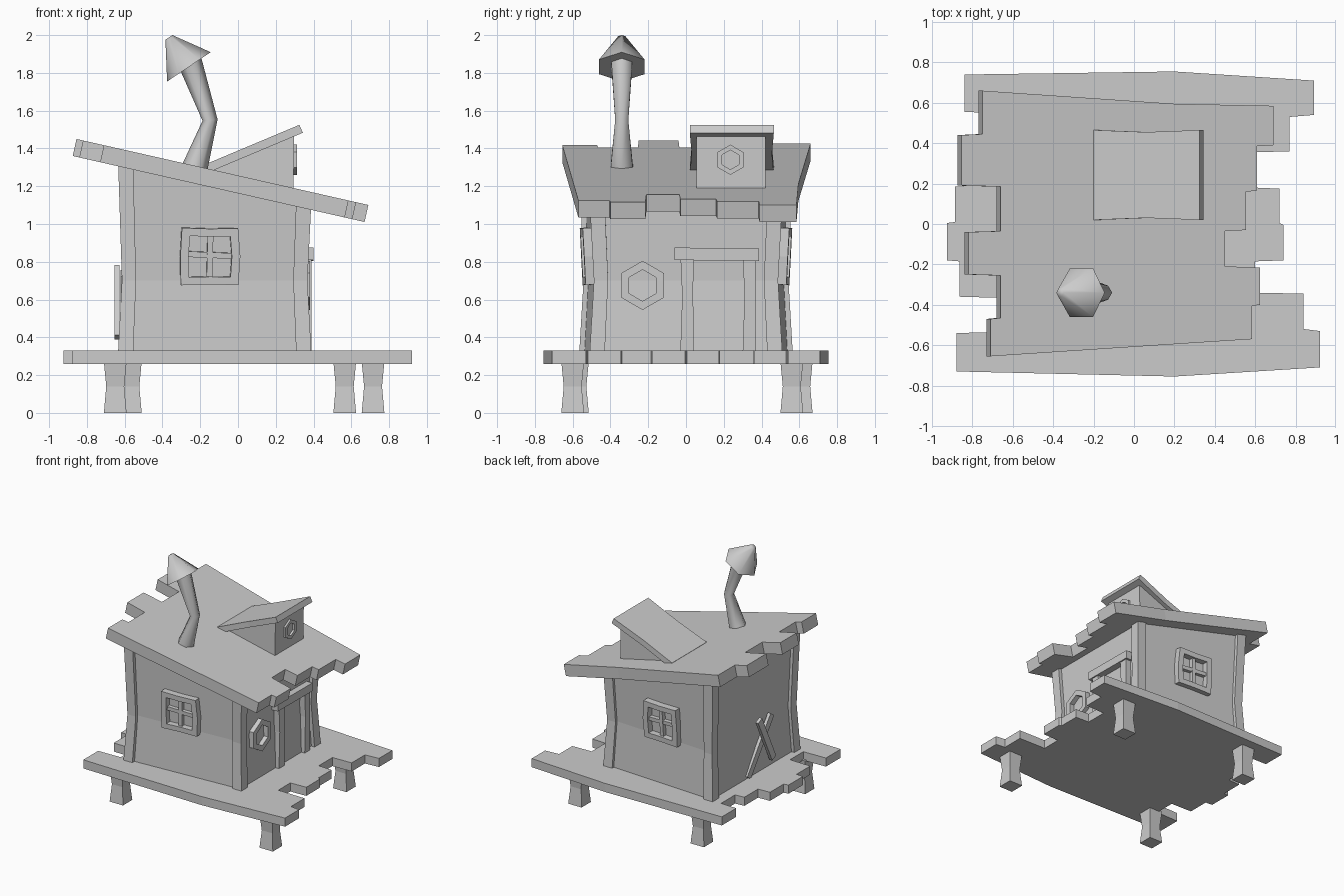
import bpy, bmesh, math
from mathutils import Matrix, Vector

if "Cube" in bpy.data.objects:
    bpy.data.objects.remove(bpy.data.objects["Cube"])


def build(name, verts, faces, smooth=None):
    bm = bmesh.new()
    vs = [bm.verts.new(v) for v in verts]
    for f in faces:
        bm.faces.new([vs[i] for i in f])
    bmesh.ops.recalc_face_normals(bm, faces=bm.faces)
    me = bpy.data.meshes.new(name)
    bm.to_mesh(me)
    bm.free()
    ob = bpy.data.objects.new(name, me)
    bpy.context.collection.objects.link(ob)
    if smooth:
        bpy.ops.object.select_all(action='DESELECT')
        ob.select_set(True)
        bpy.context.view_layer.objects.active = ob
        bpy.ops.object.shade_smooth_by_angle(angle=math.radians(smooth))
    return ob


def loft(name, rings, smooth=None):
    """Closed solid through a list of equal-length rings."""
    n = len(rings[0])
    faces = [[k * n + i, k * n + (i + 1) % n, (k + 1) * n + (i + 1) % n, (k + 1) * n + i]
             for k in range(len(rings) - 1) for i in range(n)]
    faces += [list(range(n)), list(range((len(rings) - 1) * n, len(rings) * n))]
    return build(name, [v for r in rings for v in r], faces, smooth)


def slab(name, outline, height, drop):
    """Flat outline laid on height(x), thickened along drop."""
    top = [Vector((x, y, height(x))) for x, y in outline]
    return loft(name, [top, [v + Vector(drop) for v in top]])


def ragged(right, left, mid):
    """Outline of boards with uneven ends: lists of (y0, y1, x), front to back."""
    pts = [(x, y) for y0, y1, x in right for y in (y0, y1)] + [(0.2, mid)]
    pts += [(x, y) for y0, y1, x in reversed(left) for y in (y1, y0)]
    return pts + [(0.2, -mid)]


def rect(cx, cy, w, d, height):
    return [(cx + sx * w / 2, cy + sy * d / 2, height(cx + sx * w / 2))
            for sx, sy in ((-1, -1), (1, -1), (1, 1), (-1, 1))]


def frame(name, pts, scale, depth, mat):
    """Flat ring around a centred outline; local z points out of the wall."""
    n = len(pts)
    verts = [mat @ Vector((x * s, y * s, z)) for z in (0, depth) for s in (1, scale) for x, y in pts]
    faces = []
    for i in range(n):
        j = (i + 1) % n
        for a, b in ((0, 1), (1, 3), (3, 2), (2, 0)):
            faces.append([a * n + i, a * n + j, b * n + j, b * n + i])
    return build(name, verts, faces)


def bar(name, a, b, w, depth, mat):
    """Board from a to b in the local wall plane."""
    a, b = Vector(a), Vector(b)
    s = (b - a).normalized().orthogonal() * w / 2
    base = [a + s, b + s, b - s, a - s]
    return loft(name, [[mat @ Vector((p.x, p.y, z)) for p in base] for z in (0, depth)])


def roof_top(x):
    return 1.45 - 0.226 * (x + 0.855)


def under_roof(x):
    return roof_top(x) - 0.06


def flat(z):
    return lambda x: z


R = Matrix.Rotation
FACE_FRONT = R(math.pi / 2, 4, 'X')
FACE_RIGHT = R(math.pi / 2, 4, 'Z') @ FACE_FRONT
FACE_LEFT = R(-math.pi / 2, 4, 'Z') @ FACE_FRONT
at = Matrix.Translation

# Deck and main roof, both of boards with ragged ends
slab("deck", ragged(
    [(-.71, -.53, .92), (-.52, -.345, .84), (-.34, -.185, .60), (-.18, -.005, .74),
     (.005, .175, .72), (.18, .355, .60), (.36, .53, .77), (.54, .71, .89)],
    [(-.73, -.54, -.88), (-.535, -.365, -.68), (-.36, -.185, -.865), (-.18, .005, -.925),
     (.01, .185, -.885), (.19, .365, -.78), (.37, .55, -.70), (.555, .74, -.84)], .755),
    flat(.33), (0, 0, -.07))
slab("roof", ragged(
    [(-.57, -.405, .585), (-.4, -.215, .625), (-.21, -.035, .45), (-.03, .16, .555),
     (.165, .385, .61), (.39, .585, .69)],
    [(-.655, -.47, -.71), (-.465, -.255, -.66), (-.25, -.04, -.82), (-.035, .185, -.66),
     (.19, .44, -.855), (.445, .66, -.75)], .595),
    roof_top, (-.02, 0, -.09))

# Legs with a slight waist
for name, x, y in (("front_left", -.65, -.575), ("front_right", .715, -.6),
                   ("back_left", -.57, .61), ("back_right", .565, .56)):
    loft(name + "_leg", [rect(x, y, w, w, flat(z)) for w, z in ((.12, 0), (.095, .14), (.12, .27))])


# Walls, pinched at mid height and wider on the left
def wall_ring(pinch, height):
    l, r, p = -.61, .36, pinch
    return [(x, y, height(x)) for x, y in
            ((l + p, -.54 + p), (r - p, -.485 + p), (r - p, .485 - p), (l + p, .54 - p))]


loft("walls", [wall_ring(0, flat(.32)), wall_ring(.02, flat(.7)), wall_ring(0, under_roof)])

# Corner posts
for sy, side in ((-1, "front"), (1, "back")):
    for x, y, sx, end in ((-.595, .525, -1, "left"), (.348, .47, 1, "right")):
        loft(f"{side}_{end}_post", [
            rect(x, sy * y, .08, .08, flat(.32)),
            rect(x - sx * .018, sy * (y - .02), .075, .075, flat(.7)),
            rect(x, sy * y, .08, .08, under_roof)])

# Four-pane windows on the front and back walls
casing = [(-.155, -.152), (0, -.148), (.15, -.15), (.16, 0), (.148, .15), (0, .147), (-.15, .152), (-.158, 0)]
for sy, side in ((1, "front"), (-1, "back")):
    m = (Matrix.Diagonal((1, sy, 1, 1)) @ at((-.15, -.495, .83)) @ R(math.radians(3), 4, 'Z')
         @ FACE_FRONT @ R(math.radians(3), 4, 'X'))
    frame(side + "_window_frame", casing, .72, .052, m)
    bar(side + "_window_upright", (-.003, -.12), (.003, .12), .03, .036, m)
    bar(side + "_window_crossbar", (-.12, .012), (.12, .002), .03, .034, m)

# Hexagonal windows in the right wall and dormer
for name, loc, r, d in (("round_window", (.335, -.23, .675), .13, .045),
                        ("dormer_window", (.29, .235, 1.34), .08, .022)):
    hexagon = [(r * math.sin(k * math.pi / 3), r * math.cos(k * math.pi / 3)) for k in range(6)]
    frame(name, hexagon, .64, d, at(loc) @ FACE_RIGHT)

# Door frame
for name, y in (("door_post_near", .005), ("door_post_far", .335)):
    loft(name, [rect(.362, y + o, .055, w, flat(z))
                for o, w, z in ((0, .07, .32), (.004, .058, .62), (0, .068, .82))])
bar("door_lintel", (-.06, .842), (.386, .838), .066, .065, at((.335, 0, 0)) @ FACE_RIGHT)

# Two crossed boards on the left wall (local x is -y)
bar("long_patch_board", (-.08, .335), (.22, .74), .055, .025, at((-.598, 0, 0)) @ FACE_LEFT)
bar("short_patch_board", (.02, .77), (.2, .40), .055, .025, at((-.628, 0, 0)) @ FACE_LEFT)

# Dormer body and lean-to roof
profile = [(-.15, 1.30), (.298, 1.485), (.293, 1.15), (-.15, 1.25)]
loft("dormer_body", [[(x, y, z) for x, z in profile] for y in (.055, .42)])
slab("dormer_roof", [(-.2, .02), (.06, .03), (.325, .02), (.325, .465), (.06, .455), (-.2, .465)],
     lambda x: 1.525 + .42 * (x - .325), (.018, 0, -.042))


# Bent chimney and its tilted cone cap
def hex_ring(cx, cz, r, tilt):
    m = at((cx, -.34, cz)) @ R(math.radians(tilt), 4, 'Y')
    return [m @ Vector((r * math.cos(k * math.pi / 3), r * math.sin(k * math.pi / 3), 0)) for k in range(6)]


loft("chimney_pipe", [hex_ring(-.25, 1.22, .072, 15), hex_ring(-.225, 1.31, .067, 15),
                      hex_ring(-.148, 1.55, .04, -5), hex_ring(-.255, 1.86, .065, -25)], 62)
loft("chimney_cap", [hex_ring(-.26, 1.832, .139, -34), hex_ring(-.366, 1.988, .022, -34)], 62)
